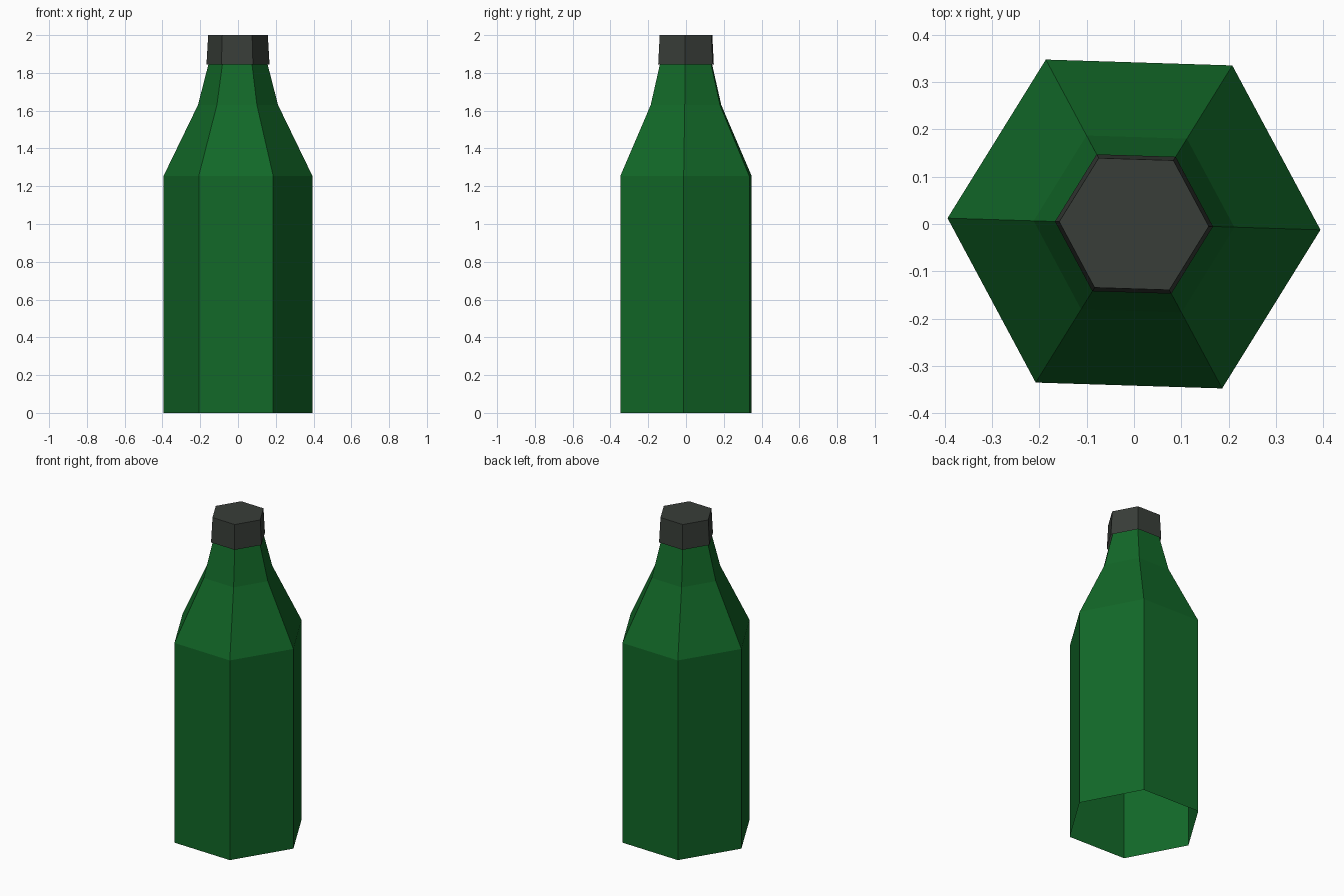
import bpy, bmesh, math

if "Cube" in bpy.data.objects:
    bpy.data.objects.remove(bpy.data.objects["Cube"])

SIDES = 6
TURN = math.radians(-1.8)


def material(name, colour):
    m = bpy.data.materials.new(name)
    m.diffuse_color = (*colour, 1.0)
    m.use_nodes = True
    m.node_tree.nodes["Principled BSDF"].inputs["Base Color"].default_value = m.diffuse_color
    return m


def lathe(name, profile, mat, close_top=False):
    """Six-sided shell through (radius, height) rings, open at the bottom."""
    bm = bmesh.new()
    rings = []
    for r, z in profile:
        rings.append([bm.verts.new((r * math.cos(TURN + i * math.tau / SIDES),
                                    r * math.sin(TURN + i * math.tau / SIDES), z))
                      for i in range(SIDES)])
    for low, high in zip(rings, rings[1:]):
        for i in range(SIDES):
            j = (i + 1) % SIDES
            bm.faces.new((low[i], low[j], high[j], high[i]))
    if close_top:
        bm.faces.new(rings[-1])
    mesh = bpy.data.meshes.new(name)
    bm.to_mesh(mesh)
    bm.free()
    mesh.materials.append(mat)
    obj = bpy.data.objects.new(name, mesh)
    bpy.context.collection.objects.link(obj)
    return obj


green = material("bottle green", (0.006, 0.138, 0.021))
grey = material("cap dark grey", (0.040, 0.047, 0.040))

# Bottle: straight body, sloped shoulder, tapering neck, open base
lathe("bottle_body", [(0.394, 0.0), (0.394, 1.255), (0.212, 1.63), (0.153, 1.86)], green)

# Cap: slightly tapered, closed on top
lathe("bottle_cap", [(0.167, 1.845), (0.158, 2.0)], grey, close_top=True)
